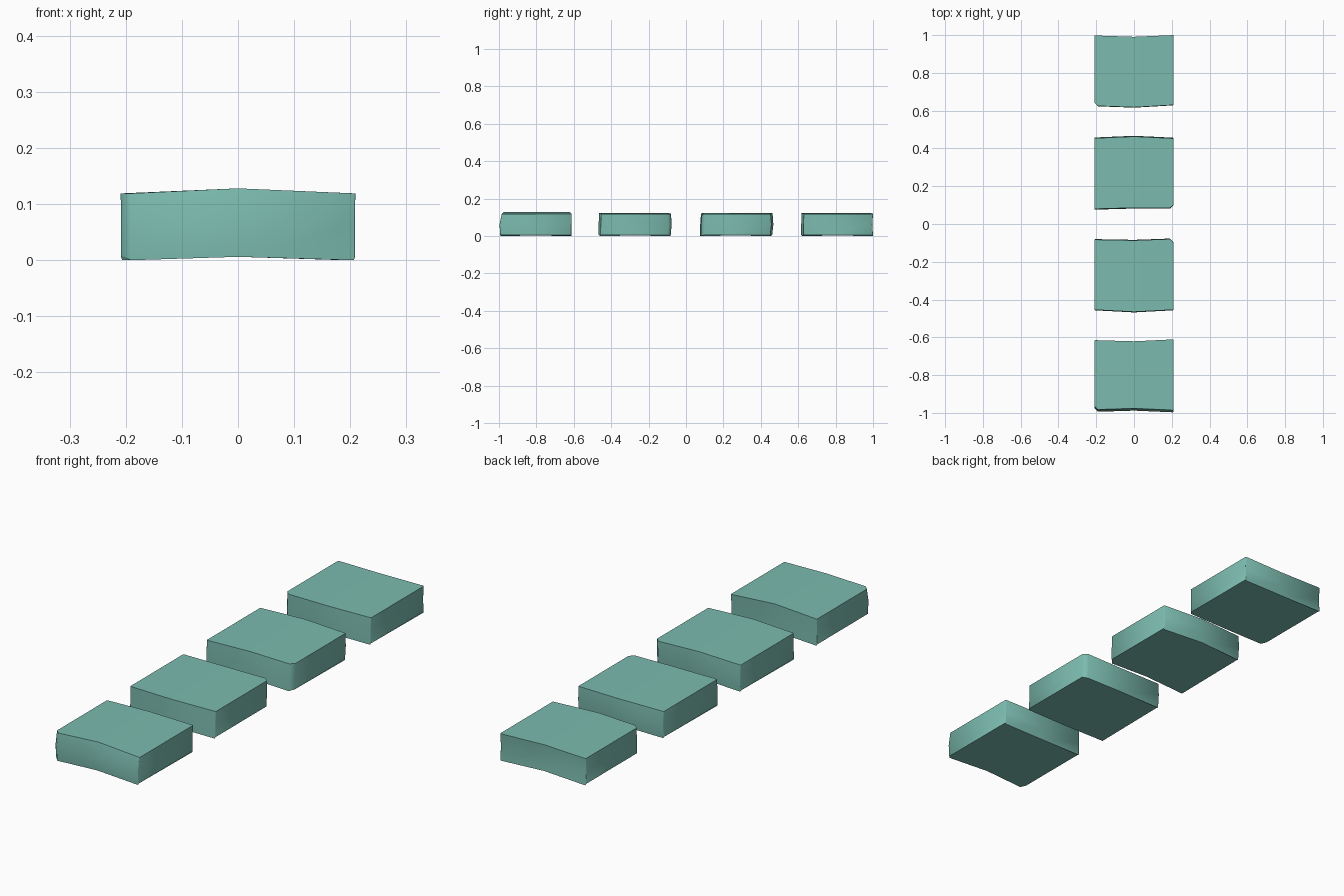
import bpy, bmesh
from math import radians

if "Cube" in bpy.data.objects:
    bpy.data.objects.remove(bpy.data.objects["Cube"])

W = 0.206  # half width of a slab

# Teal stone
teal = bpy.data.materials.new("teal_stone")
teal.diffuse_color = (0.2, 0.5, 0.43, 1)
teal.use_nodes = True
teal.node_tree.nodes["Principled BSDF"].inputs["Base Color"].default_value = teal.diffuse_color


def slab(name, front, back, clips, ridge, lean, bulge):
    """front/back: y at left, middle, right; clips: corner cuts FL, FR, BR, BL;
    lean: bottom edge y shift (front, back); bulge: waist y shift (front, back)."""
    fl, fm, fr = front
    bl, bm, br = back
    a, b, c, d = clips
    # plan outline, anticlockwise from front middle; last value marks front or back
    plan = [(0, fm, 0), (W - b, fr, 0), (W, fr + b, 0),
            (W, br - c, 1), (W - c, br, 1), (0, bm, 1),
            (d - W, bl, 1), (-W, bl - d, 1),
            (-W, fl + a, 0), (a - W, fl, 0)]
    bm_ = bmesh.new()
    rings = []
    for level in range(3):
        ring = []
        for x, y, end in plan:
            shift = (lean[end], bulge[end], 0)[level]
            if level == 0:
                z = 0.006 if x == 0 else (0.006 if abs(x) > W - 0.001 else 0.0)
            elif level == 1:
                z = 0.062
            else:
                z = 0.119 + (ridge if x == 0 else 0)
            sx = (1.012, 1.012, 1.015)[level]
            ring.append(bm_.verts.new((x * sx, y + shift, z)))
        rings.append(ring)
    n = len(plan)
    for lo, hi in zip(rings, rings[1:]):
        for i in range(n):
            j = (i + 1) % n
            bm_.faces.new((lo[i], lo[j], hi[j], hi[i]))
    # caps, folded along the centre line
    bottom, top = rings[0], rings[2]
    for r in (bottom, top):
        for half in (r[0:6], r[5:] + r[:1]):
            bm_.faces.new(half if r is top else half[::-1])
    bmesh.ops.recalc_face_normals(bm_, faces=bm_.faces[:])
    mesh = bpy.data.meshes.new(name)
    bm_.to_mesh(mesh)
    bm_.free()
    mesh.materials.append(teal)
    ob = bpy.data.objects.new(name, mesh)
    bpy.context.collection.objects.link(ob)
    # soft faces, sharp edges
    bpy.ops.object.select_all(action='DESELECT')
    ob.select_set(True)
    bpy.context.view_layer.objects.active = ob
    bpy.ops.object.shade_smooth_by_angle(angle=radians(50))


S, C = 0.002, 0.018  # sharp and clipped corners
# Row of four worn slabs, front to back
slab("front_slab", (-0.982, -0.976, -0.985), (-0.615, -0.621, -0.611),
     (C, S, S, S), 0.009, (-0.008, -0.002), (-0.012, -0.002))
slab("second_slab", (-0.454, -0.465, -0.454), (-0.083, -0.087, -0.080),
     (S, S, C, S), 0.003, (-0.003, -0.002), (-0.002, 0.003))
slab("third_slab", (0.080, 0.086, 0.085), (0.454, 0.463, 0.453),
     (S, C, S, S), 0.003, (-0.004, -0.002), (-0.004, 0.004))
slab("back_slab", (0.625, 0.618, 0.630), (0.998, 0.991, 1.0),
     (C, S, S, S), 0.003, (-0.002, 0.0), (-0.002, -0.004))
